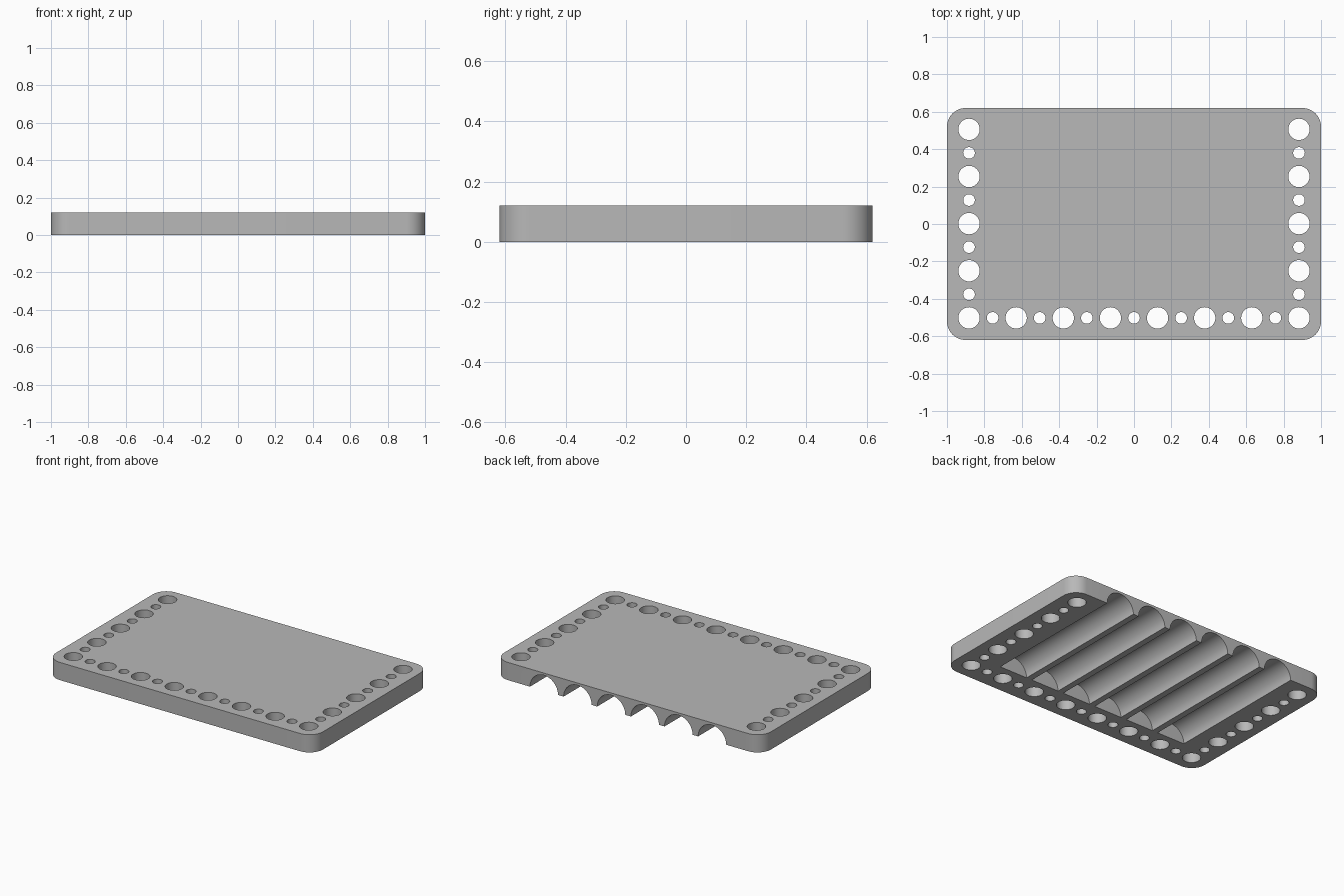
import bpy, bmesh, math
from mathutils import Matrix, Vector

cube = bpy.data.objects.get("Cube")
if cube:
    bpy.data.objects.remove(cube, do_unlink=True)

HALF_X, HALF_Y, HEIGHT, CORNER = 1.0, 0.62, 0.12, 0.1
PITCH = 0.252
ROW_X, ROW_Y = 3.5 * PITCH, -0.502
BIG, SMALL = 0.057, 0.031
CHANNEL_R, CHANNEL_END = 0.105, -0.4

grey = bpy.data.materials.new("plain grey")
grey.use_nodes = True
colour = (0.48, 0.48, 0.48, 1)
grey.diffuse_color = colour
grey.node_tree.nodes["Principled BSDF"].inputs["Base Color"].default_value = colour


def make_object(name, bm):
    bmesh.ops.recalc_face_normals(bm, faces=bm.faces)
    mesh = bpy.data.meshes.new(name)
    bm.to_mesh(mesh)
    bm.free()
    mesh.materials.append(grey)
    obj = bpy.data.objects.new(name, mesh)
    bpy.context.collection.objects.link(obj)
    return obj


def add_cylinder(bm, radius, length, matrix, sides):
    bmesh.ops.create_cone(bm, cap_ends=True, segments=sides, radius1=radius,
                          radius2=radius, depth=length, matrix=matrix)


# Plate: rounded rectangle pushed up to full height
bm = bmesh.new()
outline = []
for quarter, (sx, sy) in enumerate([(1, 1), (-1, 1), (-1, -1), (1, -1)]):
    for step in range(13):
        a = math.radians(90 * quarter + 7.5 * step)
        outline.append(bm.verts.new((sx * (HALF_X - CORNER) + CORNER * math.cos(a),
                                     sy * (HALF_Y - CORNER) + CORNER * math.sin(a), 0)))
base = bm.faces.new(outline)
top = bmesh.ops.extrude_face_region(bm, geom=[base], use_keep_orig=True)
bmesh.ops.translate(bm, vec=(0, 0, HEIGHT),
                    verts=[g for g in top["geom"] if isinstance(g, bmesh.types.BMVert)])
plate = make_object("channelled_plate", bm)

# Cutter: alternating large and small holes on three sides
bm = bmesh.new()
holes = [(-ROW_X + i * PITCH / 2, ROW_Y, i) for i in range(15)]
holes += [(s * ROW_X, ROW_Y + i * PITCH / 2, i) for s in (-1, 1) for i in range(1, 9)]
for x, y, i in holes:
    add_cylinder(bm, SMALL if i % 2 else BIG, 4 * HEIGHT,
                 Matrix.Translation((x, y, HEIGHT / 2)), 40)

# Cutter: six half-round channels underneath, open at the back
length = HALF_Y + 0.1 - CHANNEL_END
for i in range(6):
    place = Matrix.Translation(Vector(((i - 2.5) * PITCH, CHANNEL_END + length / 2, 0)))
    add_cylinder(bm, CHANNEL_R, length, place @ Matrix.Rotation(math.pi / 2, 4, "X"), 64)
cutter = make_object("hole_and_channel_cutter", bm)
cutter.hide_render = True

# Cut the plate and shade it
cut = plate.modifiers.new("cut", "BOOLEAN")
cut.operation = "DIFFERENCE"
cut.solver = "EXACT"
cut.object = cutter
bpy.ops.object.select_all(action="DESELECT")
bpy.context.view_layer.objects.active = plate
plate.select_set(True)
bpy.ops.object.modifier_apply(modifier="cut")
bpy.data.objects.remove(cutter, do_unlink=True)
bpy.ops.object.shade_smooth_by_angle(angle=math.radians(30))
